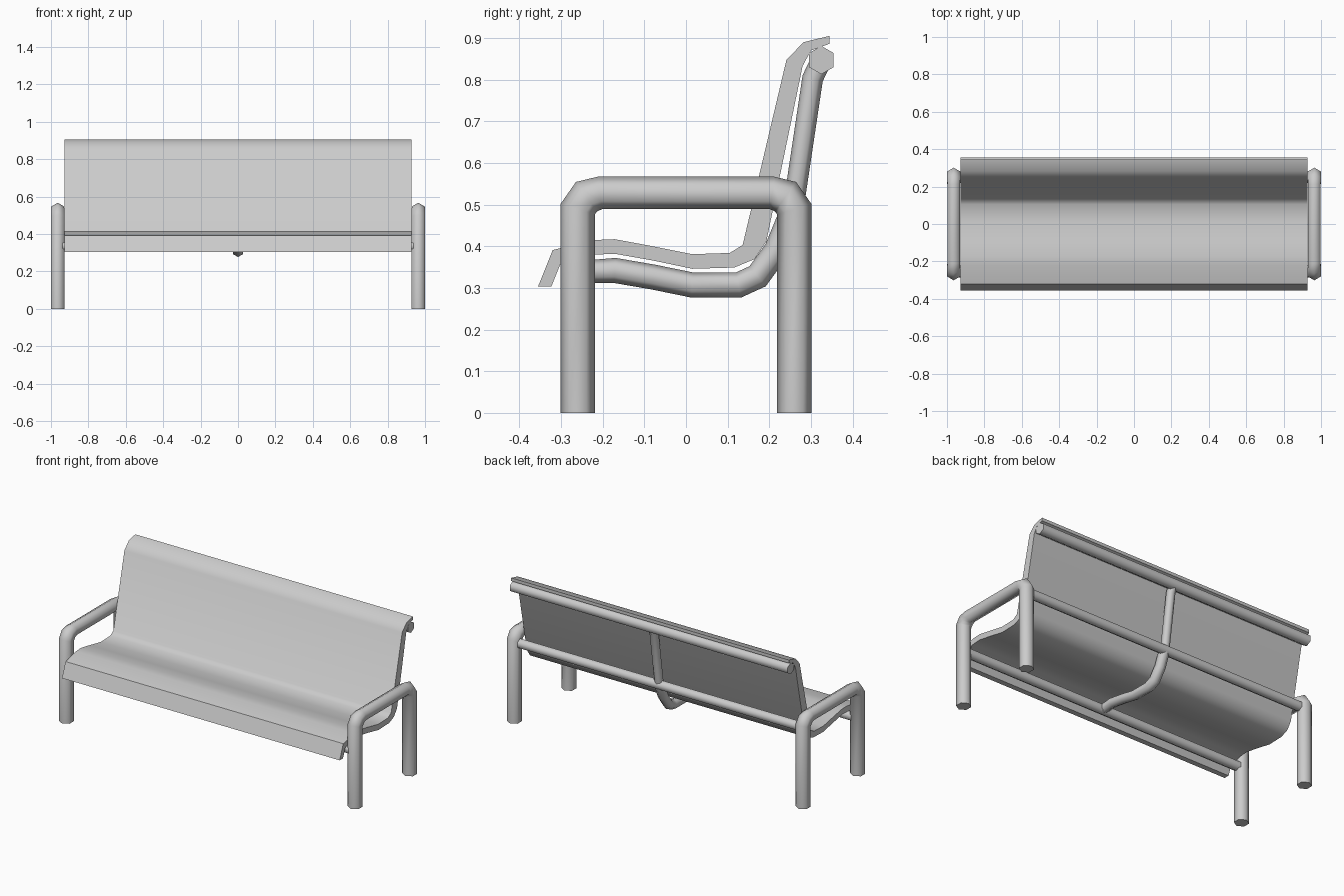
import bpy, bmesh, math
from mathutils import Vector

if "Cube" in bpy.data.objects:
    bpy.data.objects.remove(bpy.data.objects["Cube"])


def finish(bm, name, angle):
    bmesh.ops.recalc_face_normals(bm, faces=bm.faces)
    me = bpy.data.meshes.new(name)
    bm.to_mesh(me)
    bm.free()
    ob = bpy.data.objects.new(name, me)
    bpy.context.collection.objects.link(ob)
    bpy.ops.object.select_all(action='DESELECT')
    ob.select_set(True)
    bpy.context.view_layer.objects.active = ob
    bpy.ops.object.shade_smooth_by_angle(angle=math.radians(angle))
    return ob


def loft(name, rings, angle=65):
    """Skin a list of closed rings and cap both ends."""
    bm = bmesh.new()
    vs = [[bm.verts.new(p) for p in r] for r in rings]
    n = len(vs[0])
    for a, b in zip(vs, vs[1:]):
        for i in range(n):
            j = (i + 1) % n
            bm.faces.new((a[i], a[j], b[j], b[i]))
    bm.faces.new(vs[0][::-1])
    bm.faces.new(vs[-1])
    return finish(bm, name, angle)


def bent_tube(name, x, path, radii):
    """Six-sided tube following a (y, z) path with mitred bends."""
    pts = [Vector(p) for p in path]
    rings = []
    for i, p in enumerate(pts):
        d0 = (p - pts[max(i - 1, 0)]).normalized()
        d1 = (pts[min(i + 1, len(pts) - 1)] - p).normalized()
        t = (d0 + d1).normalized()
        ref = d1 if d1.length else d0
        m = radii[i] / max(t.dot(ref), 0.8)
        nrm = Vector((-t.y, t.x)) * m
        ring = []
        for k in range(6):
            a = k * math.pi / 3
            q = p + nrm * math.cos(a)
            ring.append((x + radii[i] * math.sin(a), q.x, q.y))
        rings.append(ring)
    return loft(name, rings)


def cross_tube(name, y, z, r, half):
    hexagon = [(k * math.pi / 3) for k in range(6)]
    return loft(name, [[(x, y + r * math.sin(a), z + r * math.cos(a)) for a in hexagon]
                       for x in (-half, half)])


# Curved seat and backrest sheet
upper = [(-0.355, 0.304), (-0.32, 0.391), (-0.22, 0.415), (-0.171, 0.417),
         (-0.09, 0.402), (0.015, 0.381), (0.105, 0.384), (0.136, 0.403),
         (0.241, 0.847), (0.282, 0.89), (0.344, 0.905)]
lower = [(-0.323, 0.304), (-0.30, 0.361), (-0.22, 0.38), (-0.171, 0.382),
         (-0.08, 0.366), (0.015, 0.346), (0.116, 0.349), (0.164, 0.369),
         (0.193, 0.412), (0.280, 0.833), (0.30, 0.87), (0.344, 0.886)]
outline = upper + lower[::-1]
loft("seat_and_backrest", [[(x, y, z) for y, z in outline] for x in (-0.927, 0.927)], 50)

# Side frames: legs and armrest from one bent tube
corner = [(-0.26, 0.0), (-0.26, 0.489), (-0.239, 0.519), (-0.207, 0.528)]
frame = corner + [(-y, z) for y, z in corner[::-1]]
for side, x in (("left", -0.964), ("right", 0.964)):
    bent_tube(side + "_leg_frame", x, frame, [0.041, 0.041, 0.041, 0.039] + [0.039, 0.041, 0.041, 0.041])

# Long rails
cross_tube("front_rail", -0.26, 0.337, 0.03, 0.95)
cross_tube("rear_rail", 0.255, 0.475, 0.03, 0.95)
cross_tube("top_rail", 0.325, 0.847, 0.034, 0.927)

# Centre supports under the seat and behind the back
seat_rib = [(-0.26, 0.337), (-0.217, 0.34), (-0.171, 0.342), (-0.078, 0.326),
            (0.015, 0.307), (0.126, 0.307), (0.172, 0.328), (0.217, 0.39), (0.25, 0.47)]
bent_tube("seat_support", 0, seat_rib, [0.028, 0.028] + [0.03] * 7)
bent_tube("back_support", 0, [(0.255, 0.475), (0.304, 0.803), (0.325, 0.847)], [0.025] * 3)
